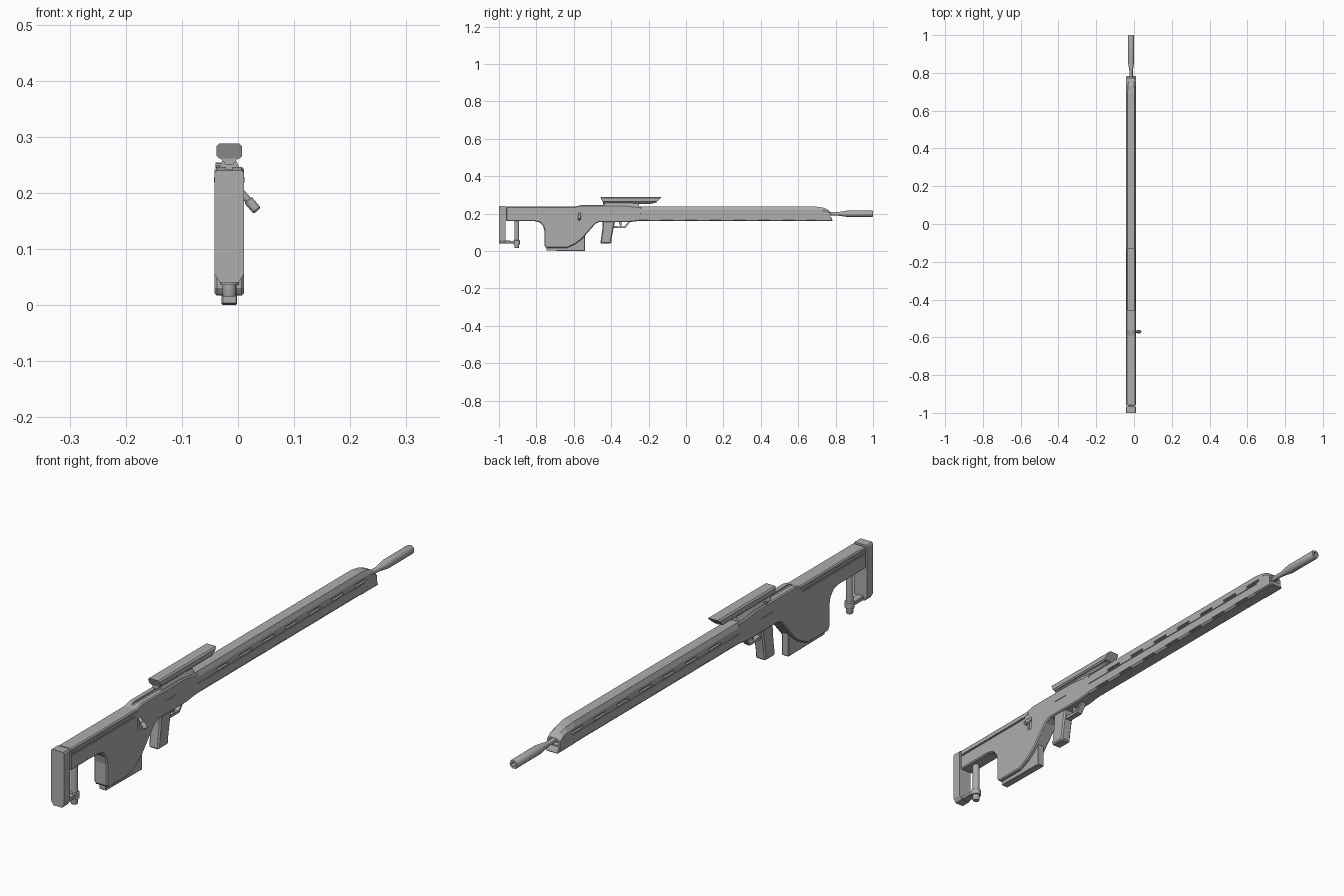
import bpy, bmesh, math
from mathutils import Vector

if "Cube" in bpy.data.objects:
    bpy.data.objects.remove(bpy.data.objects["Cube"], do_unlink=True)

CX = -0.0155   # centre line of the rifle
HW = 0.026     # half width of the body

grey = bpy.data.materials.new("gunmetal_grey")
grey.use_nodes = True
grey.diffuse_color = (0.42, 0.42, 0.42, 1)
grey.node_tree.nodes["Principled BSDF"].inputs["Base Color"].default_value = (0.42, 0.42, 0.42, 1)


def finish(name, bm):
    bmesh.ops.recalc_face_normals(bm, faces=bm.faces)
    me = bpy.data.meshes.new(name)
    bm.to_mesh(me)
    bm.free()
    me.materials.append(grey)
    ob = bpy.data.objects.new(name, me)
    bpy.context.collection.objects.link(ob)
    return ob


def apply_mods(ob):
    bpy.ops.object.select_all(action="DESELECT")
    bpy.context.view_layer.objects.active = ob
    ob.select_set(True)
    for m in list(ob.modifiers):
        bpy.ops.object.modifier_apply(modifier=m.name)


def smooth(ob):
    bpy.ops.object.select_all(action="DESELECT")
    bpy.context.view_layer.objects.active = ob
    ob.select_set(True)
    bpy.ops.object.shade_smooth_by_angle(angle=math.radians(35))


def loft(name, rings):
    """Skin closed rings of equal length and cap both ends."""
    bm = bmesh.new()
    vs = [[bm.verts.new(p) for p in r] for r in rings]
    n = len(vs[0])
    for a, b in zip(vs, vs[1:]):
        for i in range(n):
            bm.faces.new((a[i], a[(i + 1) % n], b[(i + 1) % n], b[i]))
    bm.faces.new(vs[0])
    bm.faces.new(vs[-1])
    return finish(name, bm)


def plate(name, outline, hw, bevel=0.0):
    """Side outline (y, z) extruded across the body."""
    ob = loft(name, [[(CX + s * hw, y, z) for y, z in outline] for s in (-1, 1)])
    if bevel:
        m = ob.modifiers.new("edge", "BEVEL")
        m.width, m.segments, m.limit_method = bevel, 1, "ANGLE"
        m.angle_limit = math.radians(50)
        apply_mods(ob)
    return ob


def box(name, x, y, z):
    return loft(name, [[(a, y[0], z[0]), (a, y[1], z[0]), (a, y[1], z[1]), (a, y[0], z[1])] for a in x])


def turned(name, start, axis, profile, seg=16):
    """Lathe (distance, radius) pairs along an axis."""
    q = Vector(axis).to_track_quat("Z", "Y")
    rings = [[Vector(start) + q @ Vector((r * math.cos(t), r * math.sin(t), d))
              for t in (2 * math.pi * i / seg for i in range(seg))] for d, r in profile]
    ob = loft(name, rings)
    smooth(ob)
    return ob


def carve(ob, cutters):
    for c in cutters:
        c.hide_render = True
    bpy.ops.object.select_all(action="DESELECT")
    for c in cutters:
        c.select_set(True)
    bpy.context.view_layer.objects.active = cutters[0]
    bpy.ops.object.join()
    m = ob.modifiers.new("cut", "BOOLEAN")
    m.operation, m.object, m.solver = "DIFFERENCE", cutters[0], "EXACT"
    apply_mods(ob)
    bpy.data.objects.remove(cutters[0], do_unlink=True)


def side_cut(side, y, z, depth=0.004):
    xs = sorted((CX + side * (HW - depth), CX + side * (HW + 0.01)))
    return box("cutter", xs, y, z)


# Receiver with stock and magazine housing in one outline
receiver = plate("receiver", [
    (-0.962, 0.238), (-0.59, 0.238), (-0.56, 0.246), (-0.33, 0.246), (-0.27, 0.238),
    (-0.24, 0.238), (-0.24, 0.162), (-0.30, 0.155), (-0.465, 0.155), (-0.485, 0.145),
    (-0.52, 0.105), (-0.555, 0.065), (-0.59, 0.038), (-0.635, 0.017), (-0.748, 0.017),
    (-0.757, 0.03), (-0.757, 0.105), (-0.763, 0.132), (-0.78, 0.152), (-0.81, 0.16),
    (-0.962, 0.16)], HW, 0.004)
cuts = []
for s in (-1, 1):
    cuts += [side_cut(s, (-0.955, -0.60), (0.212, 0.217)),
             side_cut(s, (-0.43, -0.37), (0.205, 0.208), 0.002)]
cuts += [side_cut(1, (-0.582, -0.564), (0.155, 0.203), 0.006),
         box("cutter", (CX - 0.006, CX + 0.006), (-0.575, -0.42), (0.24, 0.26))]
carve(receiver, cuts)

# Cheek rest strips along the stock
for s, side in ((-1, "right"), (1, "left")):
    xs = sorted((CX + s * 0.018, CX + s * (HW + 0.001)))
    box(side + "_cheek_strip", xs, (-0.95, -0.58), (0.2185, 0.228))

# Butt plate with chamfered toe and a foot running forward
def butt_ring(y):
    pts = [(HW - 0.003, 0.24), (HW, 0.235), (HW, 0.055), (0.017, 0.04)]
    return [(CX + x, y, z) for x, z in pts] + [(CX - x, y, z) for x, z in reversed(pts)]
loft("butt_plate", [butt_ring(-1.0), butt_ring(-0.966)])
plate("butt_toe", [(-0.975, 0.041), (-0.905, 0.041), (-0.905, 0.054), (-0.975, 0.056)], 0.014, 0.002)

# Rear monopod
turned("monopod", (CX, -0.905, 0.015), (0, 0, 1),
       [(0, 0.011), (0.003, 0.0125), (0.021, 0.0125), (0.021, 0.017), (0.042, 0.017),
        (0.044, 0.0125), (0.15, 0.0125)])

# Magazine, grip, trigger guard and trigger
plate("magazine", [(-0.745, 0.002), (-0.54, 0.0), (-0.54, 0.12), (-0.745, 0.12)], 0.0135, 0.002)
plate("grip", [(-0.445, 0.165), (-0.447, 0.12), (-0.458, 0.04), (-0.4, 0.04), (-0.397, 0.07),
               (-0.388, 0.12), (-0.378, 0.165)], 0.02, 0.005)
plate("trigger_guard", [(-0.39, 0.134), (-0.39, 0.122), (-0.325, 0.122), (-0.297, 0.158),
                        (-0.306, 0.16), (-0.33, 0.13)], 0.011)
plate("trigger", [(-0.36, 0.16), (-0.352, 0.13), (-0.345, 0.13), (-0.345, 0.16)], 0.005)

# Long handguard with chamfered top and dropping nose
def guard_ring(y_low, y_top, top, flat, shoulder):
    pts = [(flat, top, y_top), (HW, shoulder, y_top), (HW, 0.166, y_low), (0.02, 0.16, y_low)]
    return [(CX + x, y, z) for x, z, y in pts] + [(CX - x, y, z) for x, z, y in reversed(pts)]
handguard = loft("handguard", [
    guard_ring(-0.27, -0.25, 0.238, 0.019, 0.222), guard_ring(0.69, 0.69, 0.238, 0.019, 0.222),
    guard_ring(0.73, 0.73, 0.233, 0.016, 0.218), guard_ring(0.76, 0.755, 0.223, 0.014, 0.212),
    guard_ring(0.775, 0.772, 0.208, 0.014, 0.2)])
cuts = []
for s in (-1, 1):
    cuts.append(side_cut(s, (-0.26, 0.7), (0.197, 0.1995), 0.003))
    for i in range(7):
        y = -0.135 + 0.13 * i
        cuts.append(side_cut(s, (y, y + 0.066), (0.203, 0.212), 0.008))
        cuts.append(side_cut(s, (y - 0.065, y), (0.162, 0.168), 0.008))
cuts.append(box("cutter", (CX - 0.019, CX + 0.019), (0.75, 0.8), (0.184, 0.199)))
carve(handguard, cuts)
plate("nose_lip", [(0.69, 0.16), (0.785, 0.16), (0.775, 0.182), (0.69, 0.182)], HW - 0.001, 0.003)

# Barrel with thick hollow muzzle
turned("barrel", (CX, 0.70, 0.199), (0, 1, 0),
       [(0, 0.009), (0.11, 0.009), (0.16, 0.0165), (0.296, 0.0165), (0.3, 0.015),
        (0.3, 0.008), (0.26, 0.008)])

# Bolt handle slanting out and down
turned("bolt_handle", (CX + 0.02, -0.57, 0.203), (0.034, 0, -0.04),
       [(0, 0.006), (0.02, 0.006), (0.022, 0.0085), (0.043, 0.0085), (0.046, 0.006)], 12)

# Sight: long rounded housing, undercut keel and mount
def sight_ring(y_top, y_low):
    pts = [(0.018, 0.288, 0), (0.023, 0.283, 0.2), (0.023, 0.266, 0.8), (0.018, 0.261, 1)]
    half = [(x, y_top + (y_low - y_top) * t, z) for x, z, t in pts]
    return [(CX + x, y, z) for x, y, z in half] + [(CX - x, y, z) for x, y, z in reversed(half)]
loft("sight_housing", [sight_ring(-0.457, -0.445), sight_ring(-0.13, -0.16)])

def keel_ring(y, top, low, wide, narrow):
    return [(CX + x, y, z) for x, z in ((wide, top), (narrow, low), (-narrow, low), (-wide, top))]
loft("sight_keel", [keel_ring(-0.445, 0.263, 0.25, 0.017, 0.006),
                    keel_ring(-0.19, 0.263, 0.252, 0.017, 0.006),
                    keel_ring(-0.155, 0.263, 0.261, 0.017, 0.006)])
loft("sight_mount", [keel_ring(-0.435, 0.257, 0.24, 0.012, 0.021),
                     keel_ring(-0.3, 0.257, 0.24, 0.012, 0.021),
                     keel_ring(-0.25, 0.252, 0.238, 0.01, 0.018)])
turned("mount_knob", (CX - 0.012, -0.40, 0.249), (-1, 0, 0), [(0, 0.005), (0.013, 0.005)], 10)
